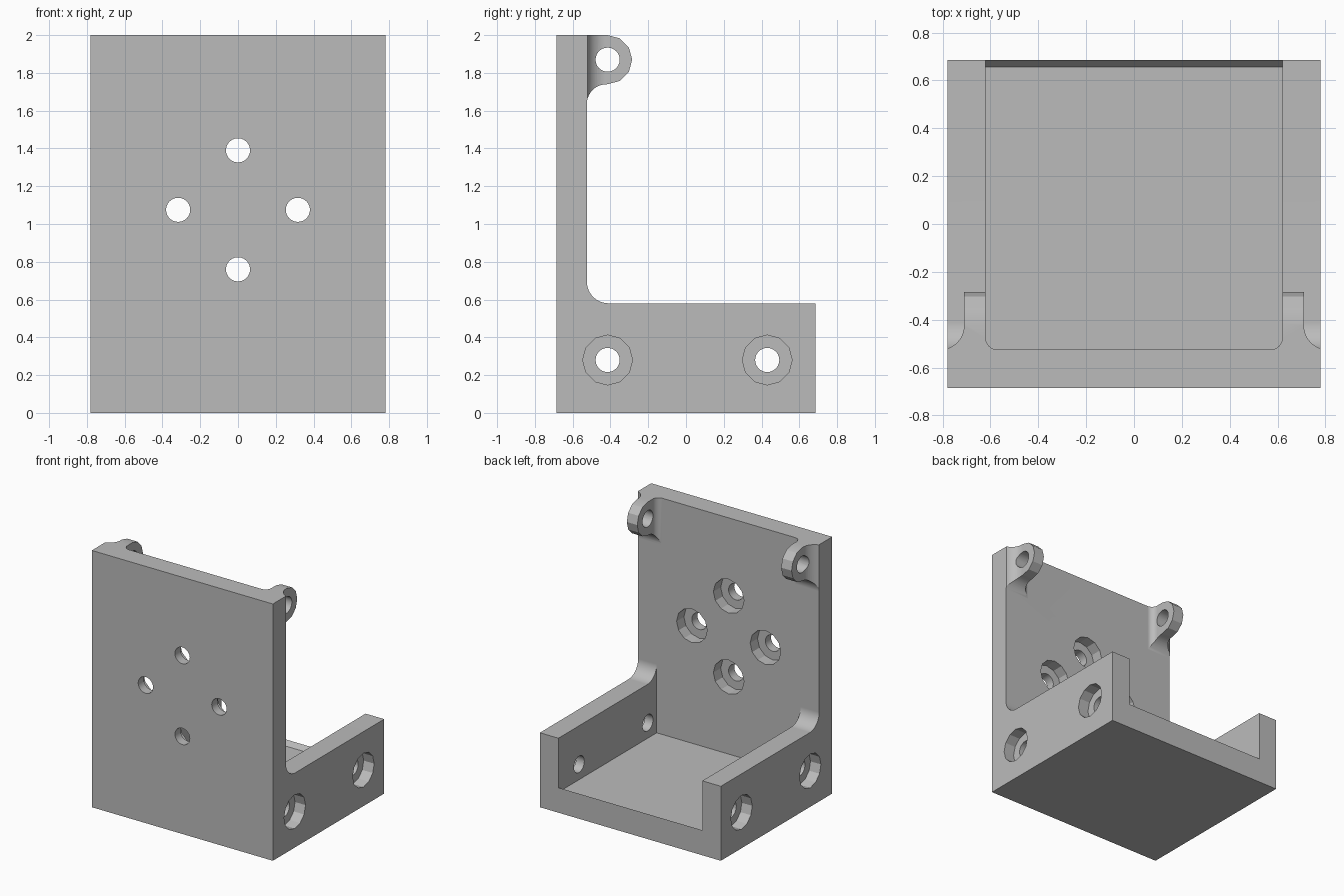
import bpy, bmesh
from math import cos, sin, pi, radians
from mathutils import Matrix, Vector

if "Cube" in bpy.data.objects:
    bpy.data.objects.remove(bpy.data.objects["Cube"])

WIDTH, DEPTH, TOP, T = 0.78, 0.685, 2.0, 0.16   # half width, half depth, height, wall
INNER_X, INNER_Y, SIDE_TOP = WIDTH - T, T - DEPTH, 0.58
HOLE, BORE, BORE_DEPTH = 0.064, 0.132, 0.09
BOSS_Y, BOSS_Z = -0.415, 1.87

grey = bpy.data.materials.new("plain grey")
grey.use_nodes = True
colour = (0.5, 0.5, 0.5, 1)
grey.diffuse_color = colour
grey.node_tree.nodes["Principled BSDF"].inputs["Base Color"].default_value = colour


def make_object(name, bm):
    bmesh.ops.recalc_face_normals(bm, faces=bm.faces)
    mesh = bpy.data.meshes.new(name)
    bm.to_mesh(mesh)
    bm.free()
    obj = bpy.data.objects.new(name, mesh)
    bpy.context.collection.objects.link(obj)
    mesh.materials.append(grey)
    return obj


def prism(name, points, axis, start, end):
    """Extrude a flat outline: (y, z) along X or (x, y) along Z."""
    bm = bmesh.new()
    place = (lambda p: (start, *p)) if axis == "X" else (lambda p: (*p, start))
    face = bm.faces.new([bm.verts.new(place(p)) for p in points])
    moved = bmesh.ops.extrude_face_region(bm, geom=[face])["geom"]
    way = Vector((1, 0, 0) if axis == "X" else (0, 0, 1)) * (end - start)
    bmesh.ops.translate(bm, vec=way, verts=[v for v in moved if isinstance(v, bmesh.types.BMVert)])
    return make_object(name, bm)


def drill(centre, axis, radius, length, sides):
    bm = bmesh.new()
    turn = Matrix.Rotation(pi / 2, 4, "Y" if axis == "X" else "X")
    bmesh.ops.create_cone(bm, cap_ends=True, segments=sides, radius1=radius, radius2=radius,
                          depth=length, matrix=Matrix.Translation(centre) @ turn)
    return make_object("drill", bm)


def arc(cx, cy, r, a0, a1, steps):
    angles = [radians(a0 + (a1 - a0) * i / steps) for i in range(steps + 1)]
    return [(cx + r * cos(a), cy + r * sin(a)) for a in angles]


def combine(obj, tool, operation):
    mod = obj.modifiers.new("combine", "BOOLEAN")
    mod.object, mod.operation, mod.solver = tool, operation, "EXACT"
    bpy.context.view_layer.objects.active = obj
    bpy.ops.object.modifier_apply(modifier=mod.name)
    bpy.data.objects.remove(tool)


# L-shaped body with a rounded step from the upright wall to the side walls
R = 0.115
side_profile = [(-DEPTH, 0), (DEPTH, 0), (DEPTH, SIDE_TOP)]
side_profile += arc(INNER_Y + R, SIDE_TOP + R, R, 270, 180, 10)
side_profile += [(INNER_Y, TOP), (-DEPTH, TOP)]
bracket = prism("bracket", side_profile, "X", -WIDTH, WIDTH)

# Channel between the side walls, leaving a small sloped lip at the open end
channel = [(INNER_Y, T), (DEPTH - 0.03, T), (DEPTH, T + 0.035), (DEPTH + 0.1, T + 0.035),
           (DEPTH + 0.1, 1.0), (INNER_Y, 1.0)]
combine(bracket, prism("channel", channel, "X", -INNER_X, INNER_X), "DIFFERENCE")

# Ears at the top corners: side outline crossed with a flared plan outline
ROOT = INNER_Y - 0.06
ear_side = [(ROOT, TOP)] + arc(BOSS_Y, BOSS_Z, 0.13, 90, -90, 6)
ear_side += arc(INNER_Y + 0.105, BOSS_Z - 0.235, 0.105, 90, 180, 10)[1:]
ear_side += [(ROOT, BOSS_Z - 0.235)]
ear_plan = [(INNER_X - 0.05, ROOT)]
ear_plan += arc(INNER_X - 0.05, INNER_Y + 0.05, 0.05, 270, 360, 8)
ear_plan += [(INNER_X, -0.2), (INNER_X + 0.09, -0.2)]
ear_plan += arc(INNER_X + 0.19, INNER_Y + 0.1, 0.1, 180, 252.5, 8)
ear_plan += [(WIDTH, ROOT)]
for s in (-1, 1):
    ear = prism("ear", ear_side, "X", s * 0.5, s * 0.9)
    plan = prism("ear_plan", [(s * x, y) for x, y in ear_plan], "Z", 1.5, 2.1)
    combine(ear, plan, "INTERSECT")
    combine(bracket, ear, "UNION")

# Pin holes through both ears
for s in (-1, 1):
    combine(bracket, drill((s * 0.66, BOSS_Y, BOSS_Z), "X", HOLE, 0.4, 24), "DIFFERENCE")

# Counterbored holes in the upright wall, bored from the inside
for x, z in ((0, 1.39), (0, 0.76), (-0.317, 1.075), (0.317, 1.075)):
    combine(bracket, drill((x, INNER_Y, z), "Y", BORE, 2 * BORE_DEPTH, 12), "DIFFERENCE")
    combine(bracket, drill((x, -0.6, z), "Y", HOLE, 0.4, 24), "DIFFERENCE")

# Counterbored holes in the side walls, bored from the outside
for s in (-1, 1):
    for y in (BOSS_Y, 0.43):
        combine(bracket, drill((s * WIDTH, y, 0.28), "X", BORE, 2 * BORE_DEPTH, 12), "DIFFERENCE")
        combine(bracket, drill((s * 0.7, y, 0.28), "X", HOLE, 0.4, 24), "DIFFERENCE")

# Smooth fillets and holes, crisp edges elsewhere
bpy.ops.object.select_all(action="DESELECT")
bracket.select_set(True)
bpy.context.view_layer.objects.active = bracket
bpy.ops.object.shade_smooth_by_angle(angle=radians(20))
weighted = bracket.modifiers.new("even_shading", "WEIGHTED_NORMAL")
weighted.keep_sharp = True
